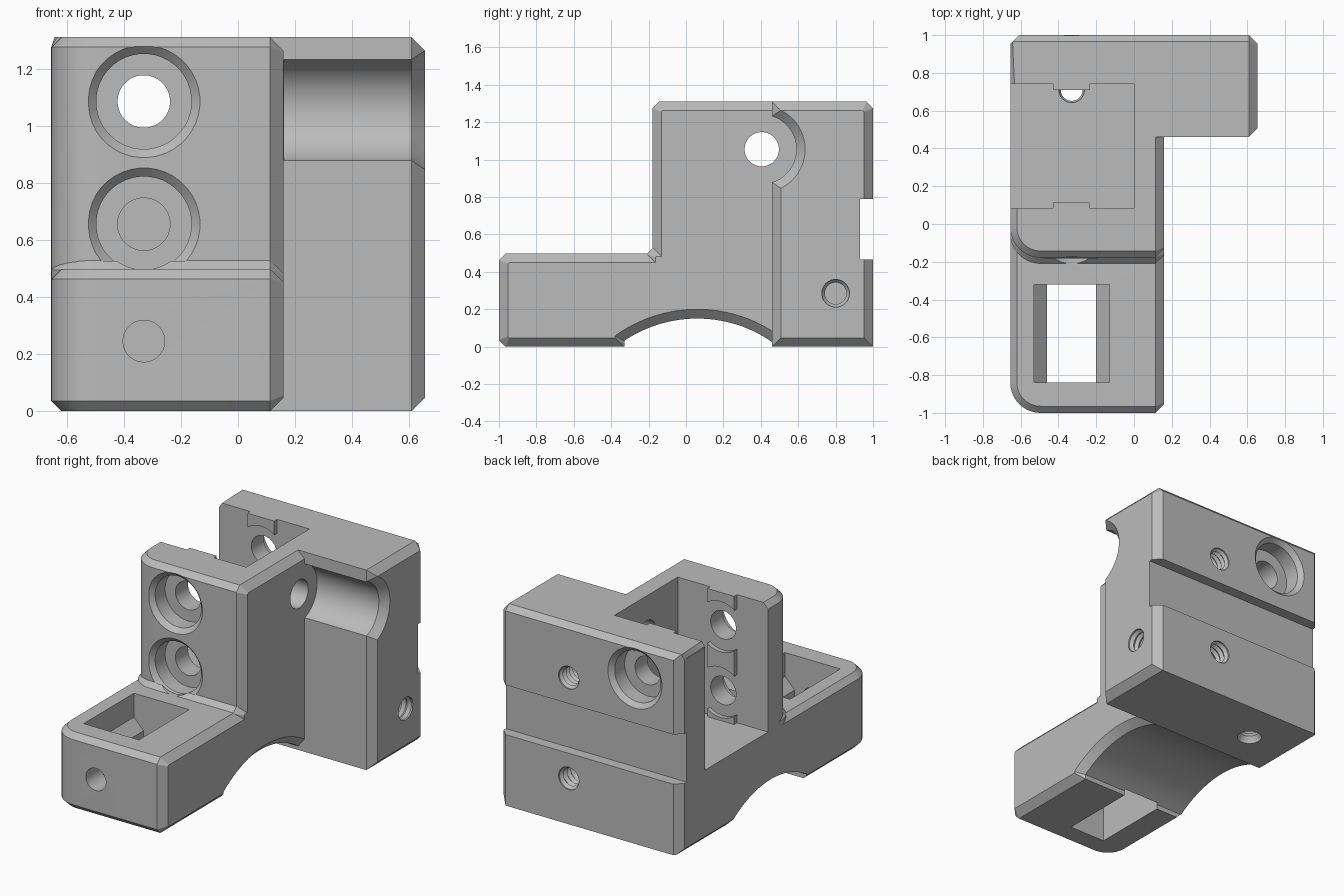
import bpy, bmesh, math
from mathutils import Vector

if "Cube" in bpy.data.objects:
    bpy.data.objects.remove(bpy.data.objects["Cube"])

XL, XR, XB = -0.655, 0.16, 0.655      # left side, body right side, wing right side
HX = -0.33                            # x of the main bore axis
SMALL, LARGE = 0.035, 0.047           # chamfer sizes


def finish(name, bm):
    bmesh.ops.recalc_face_normals(bm, faces=bm.faces[:])
    me = bpy.data.meshes.new(name)
    bm.to_mesh(me)
    bm.free()
    ob = bpy.data.objects.new(name, me)
    bpy.context.collection.objects.link(ob)
    return ob


def loft(name, rings):
    bm = bmesh.new()
    vs = [[bm.verts.new(p) for p in ring] for ring in rings]
    n = len(vs[0])
    for a, b in zip(vs, vs[1:]):
        for i in range(n):
            j = (i + 1) % n
            bm.faces.new((a[i], a[j], b[j], b[i]))
    bm.faces.new(vs[0][::-1])
    bm.faces.new(vs[-1])
    return finish(name, bm)


def lathe(name, axis, u, v, profile, n=40):
    """Turned solid along an axis; (u, v) are the two remaining coordinates in order."""
    rings = []
    for t, r in profile:
        ring = []
        for i in range(n):
            a = 2 * math.pi * (i + 0.5) / n
            p = [u + r * math.cos(a), v + r * math.sin(a)]
            p.insert(axis, t)
            ring.append(p)
        rings.append(ring)
    return loft(name, rings)


def box(name, x0, x1, y0, y1, z0, z1):
    base = [(x0, y0), (x1, y0), (x1, y1), (x0, y1)]
    return loft(name, [[(x, y, z) for x, y in base] for z in (z0, z1)])


def thread(name, axis, u, v, t0, t1, turns=9):
    """Threaded hole cutter from the opening t0 to the end t1."""
    s = (t1 - t0) / turns
    prof = [(t0 - s, 0.074)]
    for i in range(turns):
        prof += [(t0 + s * (i + 0.25), 0.074), (t0 + s * (i + 0.75), 0.058)]
    return lathe(name, axis, u, v, prof + [(t1, 0.058)], 28)


def bevel(bm, width, test, segments=1):
    bm.normal_update()
    edges = [e for e in bm.edges if all(test(w.co) for w in e.verts)]
    bmesh.ops.bevel(bm, geom=edges, offset=width, offset_type='OFFSET', segments=segments,
                    profile=0.5, affect='EDGES', clamp_overlap=False)


def near(a, b):
    return abs(a - b) < 1e-4


def block(name, y0, z0, z1, foot):
    """Body block: round front-left corner, chamfered rims and right side."""
    ob = box(name, XL, XR, y0, 0.7, z0, z1)
    bm = bmesh.new()
    bm.from_mesh(ob.data)
    bevel(bm, 0.16, lambda c: near(c.x, XL) and near(c.y, y0), 10)
    bm.normal_update()
    rim = [e for e in bm.edges
           if any(all(near(w.co.z, z) for w in e.verts) for z in ([z0, z1] if foot else [z1]))
           and not all(near(w.co.y, 0.7) for w in e.verts)
           and not all(near(w.co.x, XR) for w in e.verts)]
    bmesh.ops.bevel(bm, geom=rim, offset=SMALL, offset_type='OFFSET', segments=1,
                    profile=0.5, affect='EDGES', clamp_overlap=False)
    bevel(bm, LARGE, lambda c: near(c.x, XR))
    bpy.data.objects.remove(ob)
    return finish(name, bm)


def combine(target, other, op):
    m = target.modifiers.new("bool", 'BOOLEAN')
    m.operation, m.solver, m.object = op, 'EXACT', other
    bpy.context.view_layer.objects.active = target
    bpy.ops.object.modifier_apply(modifier=m.name)
    bpy.data.objects.remove(other)


# Rear wall with side wing
rear = box("mount_block", XL, XB, 0.46, 1, 0, 1.31)
bm = bmesh.new()
bm.from_mesh(rear.data)
bevel(bm, LARGE, lambda c: near(c.x, XL) and near(c.y, 1))
bevel(bm, SMALL, lambda c: near(c.y, 1) and near(c.z, 1.31))
bevel(bm, SMALL, lambda c: near(c.x, XL) and near(c.z, 1.31))
bevel(bm, SMALL, lambda c: near(c.x, XL) and near(c.z, 0))
bevel(bm, LARGE, lambda c: near(c.x, XB))
bpy.data.objects.remove(rear)
body = finish("mount_block", bm)

# Shelf, tower and the sloped skirt between them
combine(body, block("tower", -0.178, 0.25, 1.31, False), 'UNION')
combine(body, block("shelf", -1, 0, 0.497, True), 'UNION')
combine(body, block("skirt", -0.211, 0.3, 0.53, False), 'UNION')

# Square pocket open to the left, with its two ribs
combine(body, box("pocket", -0.9, 0, 0.085, 0.74, 0.47, 1.5), 'DIFFERENCE')
for y0, y1 in ((0.04, 0.115), (0.71, 0.79)):
    combine(body, box("rib", -0.43, -0.235, y0, y1, 0.44, 1.31), 'UNION')


# Arched cut below, flared on the right
def arch(x, r, y0):
    ys = [y0 + (0.46 - y0) * i / 32 for i in range(33)]
    return [(x, y0, -0.2)] + [(x, y, -0.55 + math.sqrt(r * r - (y - 0.06) ** 2)) for y in ys] \
        + [(x, 0.46, -0.2)]


cutters = [loft("arch", [arch(-0.8, 0.70, -0.33), arch(0.113, 0.70, -0.33), arch(0.17, 0.76, -0.39)])]

# Stepped window through the shelf
half = [(0.2, 0.6), (0.2, 0.34), (0.13, 0.27), (0.13, -0.1)]
prof = [(HX - x, z) for x, z in half] + [(HX + x, z) for x, z in reversed(half)]
cutters.append(loft("window", [[(x, y, z) for x, z in prof] for y in (-0.84, -0.32)]))

# Counterbored holes at front and rear, and round clearances in the ribs
bore = [(-0.212, 0.16), (-0.18, 0.16), (-0.18, 0.199), (-0.148, 0.167),
        (-0.045, 0.167), (-0.045, 0.092), (0.3, 0.092)]
for z in (1.085, 0.655):
    cutters.append(lathe("rib_clearance", 1, HX, z, [(0.085, 0.165), (0.74, 0.165)]))
    cutters.append(lathe("front_bore", 1, HX, z, bore))
cutters.append(lathe("rear_bore", 1, HX, 1.085, [(0.823 - t, r) for t, r in bore]))

# Wing groove, cross hole, shelf hole and rear channel
cutters += [
    lathe("wing_groove", 0, 0.405, 1.055, [(0.161, 0.185), (0.608, 0.185), (0.67, 0.247)], 64),
    lathe("cross_hole", 0, 0.405, 1.055, [(-0.1, 0.092), (0.2, 0.092)]),
    lathe("shelf_hole", 1, HX, 0.245, [(-1.1, 0.073), (-0.8, 0.073)]),
    box("rear_channel", -0.9, 0.9, 0.93, 1.1, 0.465, 0.79),
]

# Threaded holes
cutters += [
    thread("side_thread", 0, 0.8, 0.285, 0.655, 0.3),
    thread("rear_thread_low", 1, 0.15, 0.3, 1.0, 0.65),
    thread("rear_thread_high", 1, 0.15, 0.96, 1.0, 0.7),
    thread("floor_thread", 2, HX, 0.71, 0, 0.5),
]
for c in cutters:
    combine(body, c, 'DIFFERENCE')

# Single grey material
grey = bpy.data.materials.new("plain grey")
grey.diffuse_color = (0.5, 0.5, 0.5, 1)
grey.use_nodes = True
grey.node_tree.nodes["Principled BSDF"].inputs["Base Color"].default_value = grey.diffuse_color
body.data.materials.clear()
body.data.materials.append(grey)
for p in body.data.polygons:
    p.material_index = 0
body.select_set(True)
bpy.context.view_layer.objects.active = body
bpy.ops.object.shade_smooth_by_angle(angle=math.radians(25))
